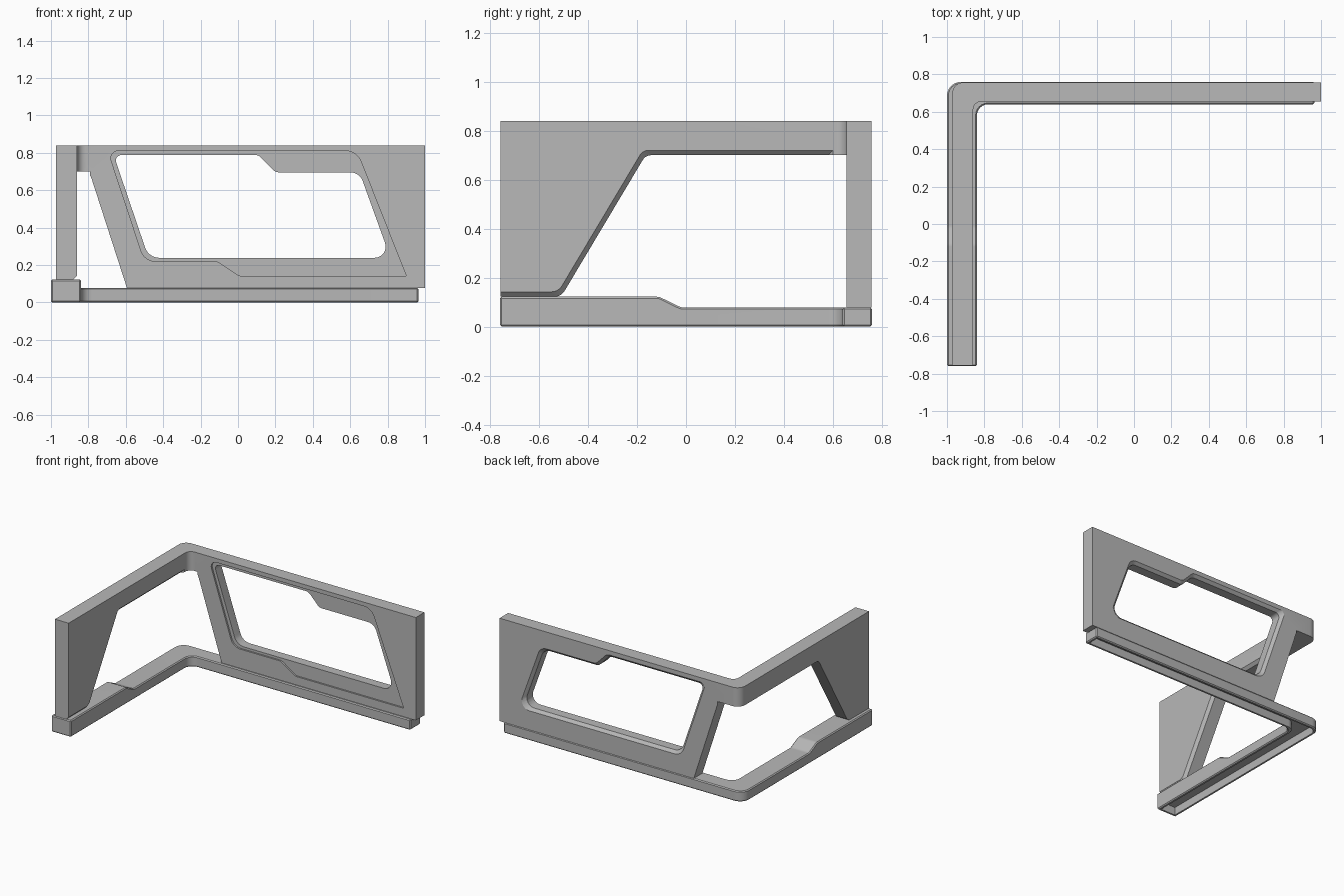
import bpy, bmesh, math
from mathutils import Vector

if "Cube" in bpy.data.objects:
    bpy.data.objects.remove(bpy.data.objects["Cube"])

grey = bpy.data.materials.new("dark_grey")
grey.diffuse_color = (0.48, 0.48, 0.48, 1)
grey.use_nodes = True
grey.node_tree.nodes["Principled BSDF"].inputs["Base Color"].default_value = grey.diffuse_color


def rounded(pts, seg=6):
    """Polygon corners (a, b, radius) -> points with arc corners."""
    out, n = [], len(pts)
    for i, (a, b, r) in enumerate(pts):
        p = Vector((a, b))
        if r == 0:
            out.append(p)
            continue
        u = (Vector(pts[i - 1][:2]) - p).normalized()
        v = (Vector(pts[(i + 1) % n][:2]) - p).normalized()
        half = u.angle(v) / 2
        t = r / math.tan(half)
        c = p + (u + v).normalized() * (r / math.sin(half))
        s, e = p + u * t - c, p + v * t - c
        ang = math.atan2(s.x * e.y - s.y * e.x, s.dot(e))
        for k in range(seg + 1):
            w = ang * k / seg
            out.append(c + Vector((s.x * math.cos(w) - s.y * math.sin(w),
                                   s.x * math.sin(w) + s.y * math.cos(w))))
    return out


def grown(pts, d):
    """Offset a polygon outward by d, keeping corner radii."""
    n = len(pts)
    area = sum(pts[i - 1][0] * pts[i][1] - pts[i][0] * pts[i - 1][1] for i in range(n))
    sgn = 1 if area > 0 else -1
    out = []
    for i, (a, b, r) in enumerate(pts):
        p = Vector((a, b))
        d1 = (p - Vector(pts[i - 1][:2])).normalized()
        d2 = (Vector(pts[(i + 1) % n][:2]) - p).normalized()
        n1, n2 = Vector((d1.y, -d1.x)) * sgn, Vector((d2.y, -d2.x)) * sgn
        q = p + (n1 + n2) * (d / (1 + n1.dot(n2)))
        out.append((q.x, q.y, r))
    return out


def loft(name, pa, pb, axis, a, b):
    """Solid between profile pa at a and profile pb at b along an axis."""
    place = {'X': lambda p, h: (h, p.x, p.y), 'Y': lambda p, h: (p.x, h, p.y),
             'Z': lambda p, h: (p.x, p.y, h)}[axis]
    bm = bmesh.new()
    va = [bm.verts.new(place(p, a)) for p in rounded(pa)]
    vb = [bm.verts.new(place(p, b)) for p in rounded(pb)]
    bm.faces.new(va)
    bm.faces.new(vb)
    for i in range(len(va)):
        bm.faces.new((va[i - 1], va[i], vb[i], vb[i - 1]))
    bmesh.ops.recalc_face_normals(bm, faces=bm.faces)
    if bm.calc_volume(signed=True) < 0:
        bmesh.ops.reverse_faces(bm, faces=bm.faces)
    me = bpy.data.meshes.new(name)
    bm.to_mesh(me)
    bm.free()
    ob = bpy.data.objects.new(name, me)
    bpy.context.collection.objects.link(ob)
    return ob


def prism(name, prof, axis, a, b):
    return loft(name, prof, prof, axis, a, b)


def apply(ob, mod):
    bpy.context.view_layer.objects.active = ob
    bpy.ops.object.modifier_apply(modifier=mod.name)


def volume(me):
    bm = bmesh.new()
    bm.from_mesh(me)
    v = bm.calc_volume()
    bm.free()
    return v


def cut(ob, cutter):
    """Subtract the cutter, trying solvers until the result is sound."""
    before = ob.data.copy()
    v0 = volume(before)
    for solver in ('EXACT', 'MANIFOLD', 'FLOAT'):
        m = ob.modifiers.new("cut", 'BOOLEAN')
        m.operation, m.solver, m.object = 'DIFFERENCE', solver, cutter
        apply(ob, m)
        if 0.3 * v0 < volume(ob.data) < v0 * 1.0001:
            break
        ob.data = before.copy()
    bpy.data.objects.remove(cutter)


def finish(ob):
    ob.data.materials.clear()
    ob.data.materials.append(grey)
    bpy.ops.object.select_all(action='DESELECT')
    ob.select_set(True)
    bpy.context.view_layer.objects.active = ob
    bpy.ops.object.shade_smooth_by_angle(angle=math.radians(20))


def corner(x0, x1, xe, y0, y1, ye, ro, ri):
    """L-shaped footprint with rounded bend."""
    return [(x0, ye, 0), (x1, ye, 0), (x1, y0, ri), (xe, y0, 0), (xe, y1, 0), (x0, y1, ro)]


# Bottom rail: L-shaped, raised at the front, hollow underneath
rail = prism("bottom_rail", corner(-1, -0.84, 0.965, 0.64, 0.76, -0.76, 0.075, 0.06), 'Z', 0, 0.122)
cut(rail, prism("step", [(-0.11, 0.122, 0.05), (-0.02, 0.078, 0.05), (1, 0.078, 0),
                         (1, 0.2, 0), (-0.3, 0.2, 0), (-0.3, 0.122, 0)], 'X', -1.2, 1.2))
bev = rail.modifiers.new("bevel", 'BEVEL')
bev.width, bev.segments, bev.limit_method, bev.angle_limit = 0.007, 1, 'ANGLE', math.radians(50)
apply(rail, bev)
cut(rail, prism("channel", corner(-0.98, -0.86, 0.945, 0.66, 0.74, -0.74, 0.055, 0.06), 'Z', -0.1, 0.058))
finish(rail)

# Upper wall: L-shaped slab standing on the rail
wall = prism("upper_wall", corner(-0.972, -0.86, 1, 0.656, 0.757, -0.757, 0.06, 0.045), 'Z', 0.077, 0.84)


# Corner opening, which wraps from the side wall into the back wall
def side_open(y):
    return [(y, 0.70, 0), (-0.165, 0.70, 0.04), (-0.51, 0.122, 0.05), (-1, 0.122, 0), (-1, 0, 0), (y, 0, 0)]


def back_open(x):
    return [(x, 0.699, 0), (-0.795, 0.699, 0.05), (-0.585, 0.05, 0), (x, 0.05, 0)]


cut(wall, prism("side_opening", side_open(1), 'X', -1.1, -0.79))
cut(wall, prism("back_opening", back_open(-1.2), 'Y', 0.5, 0.9))
# Chamfers on the room side of the opening
s, b = side_open(0.58), back_open(-0.83)
cut(wall, loft("side_chamfer", grown(s, -0.01), grown(s, 0.03), 'X', -0.89, -0.85))
cut(wall, loft("pillar_chamfer", grown(b, -0.01), grown(b, 0.03), 'Y', 0.686, 0.646))

# Window: shallow recess in front, hole, chamfer behind
recess = [(-0.695, 0.81, 0.04), (0.635, 0.81, 0.09), (0.90, 0.14, 0), (0.01, 0.14, 0.05),
          (-0.11, 0.22, 0.05), (-0.50, 0.22, 0.08)]
hole = [(-0.665, 0.788, 0.03), (0.11, 0.788, 0.05), (0.20, 0.695, 0.05), (0.65, 0.695, 0.07),
        (0.815, 0.238, 0.06), (-0.478, 0.238, 0.08)]
cut(wall, prism("window_recess", recess, 'Y', 0.6, 0.668))
cut(wall, prism("window_hole", hole, 'Y', 0.6, 0.9))
cut(wall, loft("window_chamfer", grown(hole, -0.01), grown(hole, 0.025), 'Y', 0.727, 0.762))
finish(wall)
